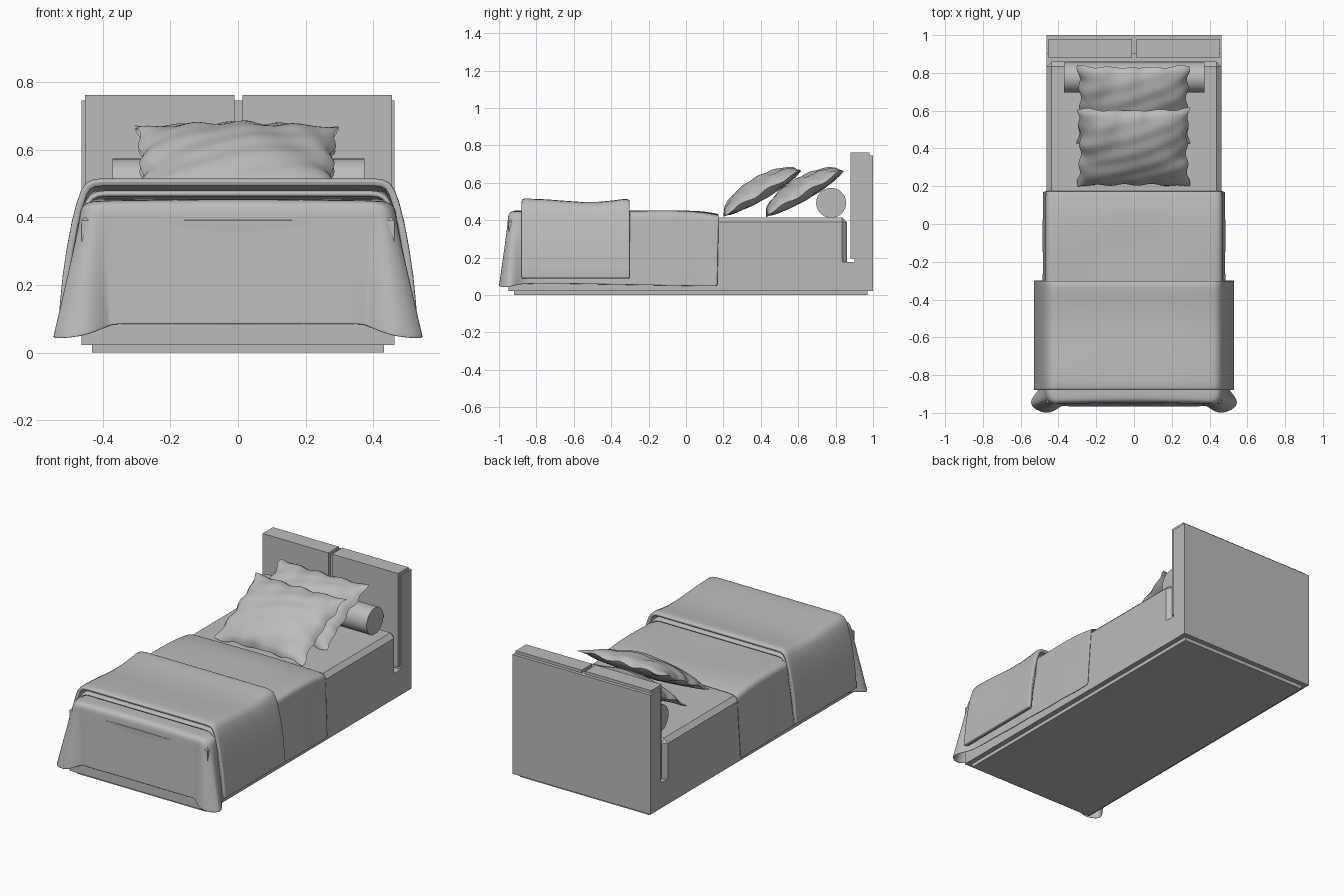
import bpy, bmesh, math
from mathutils import Matrix, Vector

cube = bpy.data.objects.get("Cube")
if cube:
    bpy.data.objects.remove(cube, do_unlink=True)

grey = bpy.data.materials.new("soft_grey")
grey.use_nodes = True
grey.diffuse_color = (0.5, 0.5, 0.5, 1)
grey.node_tree.nodes["Principled BSDF"].inputs["Base Color"].default_value = (0.5, 0.5, 0.5, 1)


def finish(name, bm):
    mesh = bpy.data.meshes.new(name)
    bm.to_mesh(mesh)
    bm.free()
    mesh.materials.append(grey)
    ob = bpy.data.objects.new(name, mesh)
    bpy.context.collection.objects.link(ob)
    return ob


def smooth(ob, degrees=40):
    bpy.ops.object.select_all(action='DESELECT')
    ob.select_set(True)
    bpy.context.view_layer.objects.active = ob
    bpy.ops.object.shade_smooth_by_angle(angle=math.radians(degrees))


def box(name, low, high, chamfer=0):
    bm = bmesh.new()
    bmesh.ops.create_cube(bm, size=1)
    for v in bm.verts:
        v.co = Vector([a + (c + 0.5) * (b - a) for a, b, c in zip(low, high, v.co)])
    if chamfer:
        # top rim and the two rear corners
        edges = [e for e in bm.edges if all(v.co.z > high[2] - 0.001 for v in e.verts)
                 or (all(v.co.y > high[1] - 0.001 for v in e.verts)
                     and e.verts[0].co.x == e.verts[1].co.x)]
        bmesh.ops.bevel(bm, geom=edges, offset=chamfer, segments=1, affect='EDGES')
    return finish(name, bm)


def cloth(name, rows, thickness):
    """Loft half a sheet from rows of points, then mirror and thicken it."""
    bm = bmesh.new()
    grid = [[bm.verts.new(p) for p in row] for row in rows]
    for a, b in zip(grid, grid[1:]):
        for j in range(len(a) - 1):
            bm.faces.new((a[j], b[j], b[j + 1], a[j + 1]))
    bmesh.ops.remove_doubles(bm, verts=bm.verts, dist=0.0005)
    ob = finish(name, bm)
    mirror = ob.modifiers.new("Mirror", 'MIRROR')
    mirror.use_clip = True
    solid = ob.modifiers.new("Thickness", 'SOLIDIFY')
    solid.thickness = thickness
    solid.offset = -1
    return ob


# Frame, plinth and headboard
W = 0.4625
box("plinth", (-0.432, -0.92, 0), (0.432, 0.97, 0.024))
box("bed_frame", (-W, -0.95, 0.022), (W, 1, 0.176))
box("mattress_body", (-W, -0.95, 0.176), (W, 0.86, 0.416), 0.026)
box("headboard", (-W, 0.9, 0.176), (W, 1, 0.745))
box("headboard_panel_right", (-0.452, 0.88, 0.195), (-0.011, 0.98, 0.762))
box("headboard_panel_left", (0.013, 0.88, 0.195), (0.455, 0.98, 0.762))

# Bolster
bm = bmesh.new()
bmesh.ops.create_cone(bm, cap_ends=True, segments=40, radius1=0.08, radius2=0.08, depth=0.745,
                      matrix=Matrix.Translation((0.002, 0.776, 0.493)) @ Matrix.Rotation(math.pi / 2, 4, 'Y'))
smooth(finish("bolster", bm))

# Duvet: upper edge (x, y) and hem (x, y, z) from the front middle round to the back
edge = [((0, -0.945), (0, -0.965, 0.085)),
        ((0.2, -0.947), (0.2, -0.966, 0.083)),
        ((0.36, -0.95), (0.365, -0.968, 0.085)),
        ((0.4, -0.951), (0.378, -0.957, 0.08)),
        ((0.42, -0.951), (0.41, -0.985, 0.065)),
        ((0.44, -0.945), (0.47, -1.012, 0.045)),
        ((0.456, -0.925), (0.566, -0.96, 0.04)),
        ((0.464, -0.9), (0.525, -0.9, 0.055)),
        ((0.467, -0.86), (0.488, -0.86, 0.06))]
for i in range(9):
    y = -0.72 + i * 0.1125
    edge.append(((0.467, y), (0.484 + 0.004 * math.sin(i * 2.4), y - i * 0.001, 0.062 - i * 0.002)))


def duvet_top(x, y):
    puff = 0.452 - 0.02 * max(0, (y - 0.02) / 0.16) ** 2
    return puff + 0.003 * math.sin(9 * x + 1) * math.sin(13 * y)


rows = []
for k, drop in ((0, 0), (0.3, 0), (0.6, 0), (0.88, 0), (0.96, 0.004)):
    row = []
    for (x, y), hem in edge:
        spine = max(y, -0.6)
        yy = spine + (y - spine) * k
        row.append((x * k, yy, duvet_top(x * k, yy) - drop))
    rows.append(row)
for t in (0, 0.08, 0.3, 0.6, 0.85, 0.97, 1):
    rows.append([Vector((x, y, duvet_top(x, y) - 0.022)).lerp(Vector(hem), t)
                 for (x, y), hem in edge])
duvet = cloth("duvet", rows, 0.006)
sub = duvet.modifiers.new("Soften", 'SUBSURF')
sub.levels = sub.render_levels = 2
smooth(duvet, 60)

# Folded throw: two draped layers across the foot of the bed
drape = [(0, 0.515), (0.2, 0.515), (0.4, 0.515), (0.428, 0.512), (0.448, 0.502), (0.464, 0.48),
         (0.478, 0.44), (0.492, 0.385), (0.506, 0.31), (0.518, 0.23), (0.526, 0.15), (0.531, 0.09)]
wave = [(-0.88, -0.006), (-0.865, 0), (-0.83, 0), (-0.75, -0.003), (-0.66, -0.01), (-0.56, -0.017),
        (-0.46, -0.016), (-0.39, -0.009), (-0.34, -0.002), (-0.315, -0.002), (-0.3, -0.008)]
for name, scale, drop, tuck in (("throw_upper_layer", 1, 0, 0), ("throw_lower_layer", 0.972, 0.036, 0.006)):
    rows = []
    for x, z in drape:
        high = (z - 0.09) / 0.425
        rows.append([(x * scale, y + (tuck if y < -0.6 else -tuck), z + (dz - drop) * high)
                     for y, dz in wave])
    throw = cloth(name, rows, 0.02 if tuck == 0 else 0.014)
    rim = throw.modifiers.new("Round rim", 'BEVEL')
    rim.width = 0.006
    rim.segments = 3
    rim.limit_method = 'ANGLE'
    rim.angle_limit = math.radians(50)
    smooth(throw)


# Pillows: soft puffed grids with pinched edges and creases
def pillow(name, centre, phase):
    n = 36
    bm = bmesh.new()
    sheets = []
    place = Matrix.Translation(centre) @ Matrix.Rotation(math.radians(30), 4, 'X')
    for side, bulge in ((1, 0.085), (-1, 0.036)):
        sheet = []
        for i in range(n + 1):
            for j in range(n + 1):
                u, v = 2 * i / n - 1, 2 * j / n - 1
                puff = ((1 - u ** 2) * (1 - v ** 2)) ** 0.55
                crease = math.sin(9 * u * v + 5 * u + phase) * 0.05 + math.sin(15 * v - 6 * u + phase) * 0.025
                ruffle = 0.007 * math.sin(11 * u + phase) * abs(v) ** 6 + 0.006 * math.sin(9 * v) * abs(u) ** 6
                x = 0.297 * u * (1 - 0.05 * (1 - v * v)) + 0.006 * math.sin(13 * v + phase) * u ** 5
                y = 0.238 * v * (1 - 0.05 * (1 - u * u)) + 0.004 * math.sin(14 * u + phase) * v ** 5
                z = side * bulge * puff * (1 + crease * (2 - puff)) + ruffle
                sheet.append(bm.verts.new(place @ Vector((x, y, z))))
        sheets.append(sheet)
        for i in range(n):
            for j in range(n):
                a = i * (n + 1) + j
                quad = [sheet[a], sheet[a + n + 1], sheet[a + n + 2], sheet[a + 1]]
                bm.faces.new(quad if side > 0 else quad[::-1])
    bmesh.ops.remove_doubles(bm, verts=bm.verts, dist=0.0002)
    smooth(finish(name, bm), 60)


pillow("front_pillow", (-0.003, 0.405, 0.547), 0.6)
pillow("back_pillow", (-0.003, 0.632, 0.545), 2.3)
